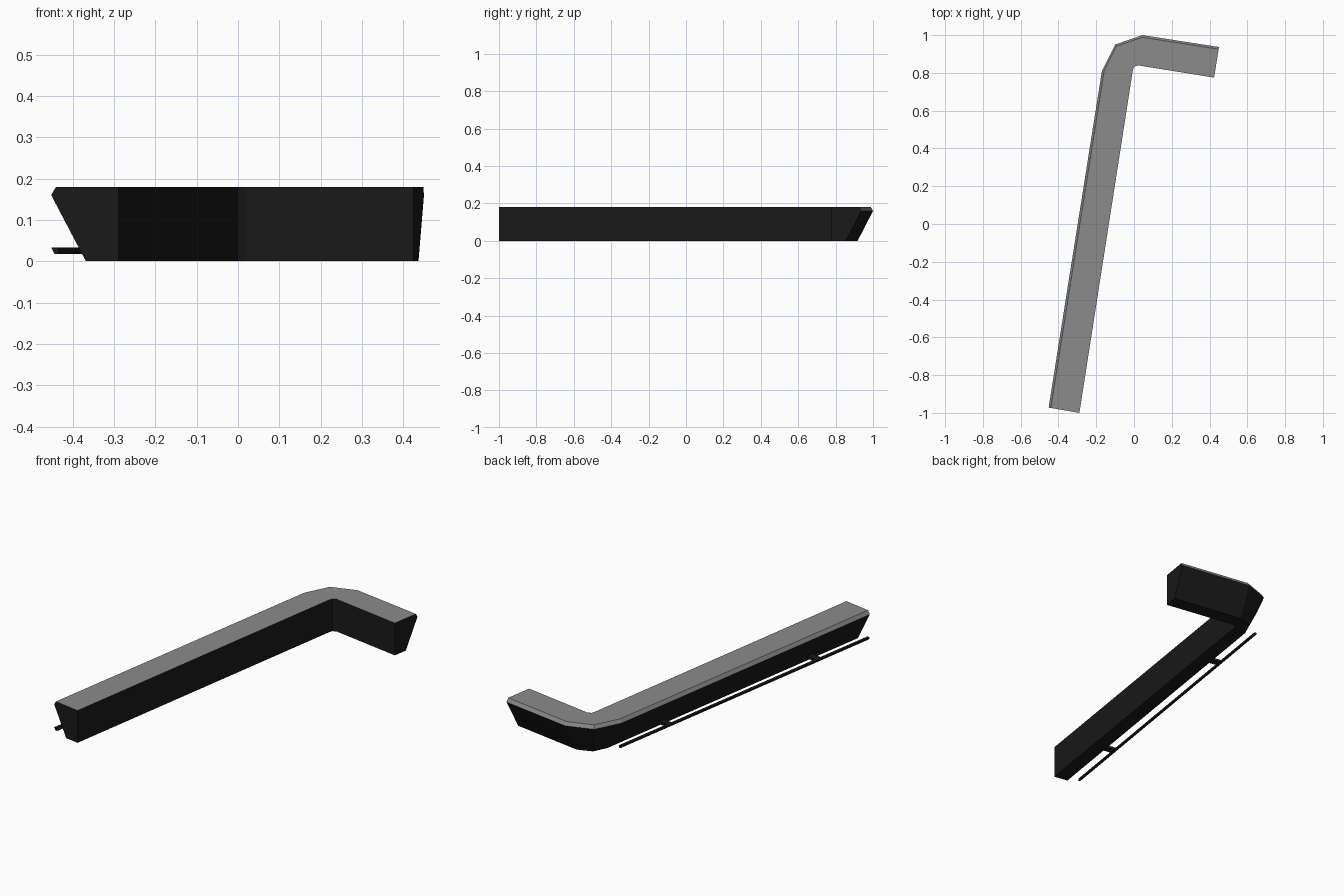
import bpy, bmesh
from mathutils import Vector

if "Cube" in bpy.data.objects:
    bpy.data.objects.remove(bpy.data.objects["Cube"])


def material(name, v):
    m = bpy.data.materials.new(name)
    m.diffuse_color = (v, v, v, 1)
    m.use_nodes = True
    m.node_tree.nodes["Principled BSDF"].inputs["Base Color"].default_value = m.diffuse_color
    return m


black = material("black_panel", 0.01)
grey = material("grey_top", 0.26)

# Plan lines of the counter: widest outer edge and inner (staff side) edge
OUTER = [Vector(p) for p in [(-.452, -.972), (-.17, .81), (-.10, .95), (.045, 1.0), (.45, .937)]]
INNER = [Vector(p) for p in [(-.289, -1.0), (-.006, .815), (.0, .831), (.02, .84), (.424, .775)]]
W = .165  # counter width


def sweep(name, section, outer, inner, mats, grey_sides=()):
    """Sweep a closed (inset, z) section between the outer and inner plan lines."""
    bm = bmesh.new()
    rings = [[bm.verts.new((*o.lerp(i, d / W), z)) for d, z in section]
             for o, i in zip(outer, inner)]
    n = len(section)
    for a, b in zip(rings, rings[1:]):
        for k in range(n):
            j = (k + 1) % n
            f = bm.faces.new((a[k], a[j], b[j], b[k]))
            f.material_index = int(k in grey_sides)
    bm.faces.new(rings[0])
    bm.faces.new(rings[-1][::-1])
    bmesh.ops.recalc_face_normals(bm, faces=bm.faces)
    me = bpy.data.meshes.new(name)
    bm.to_mesh(me)
    bm.free()
    for m in mats:
        me.materials.append(m)
    ob = bpy.data.objects.new(name, me)
    bpy.context.collection.objects.link(ob)
    return ob


# Counter body: sloping front panel, bevelled edge, flat top, upright back
sweep("bar_counter", [(.085, 0), (0, .16), (.012, .18), (W, .18), (W, 0)],
      OUTER, INNER, [black, grey], grey_sides=(1, 2))

# Foot rail along the long arm
along = OUTER[1] - OUTER[0]
across = INNER[0] - OUTER[0]


def straight(name, section, t0, t1):
    o = [OUTER[0] + along * t for t in (t0, t1)]
    return sweep(name, section, o, [p + across for p in o], [black])


straight("foot_rail", [(.008, .018), (0, .033), (.016, .033), (.02, .018)], 0, 1)

# Brackets joining the rail to the panel
for i, t in enumerate((.2, .8)):
    straight(f"rail_bracket_{i + 1}", [(.012, .018), (.012, .033), (.082, .033), (.082, .018)],
             t - .01, t + .01)
